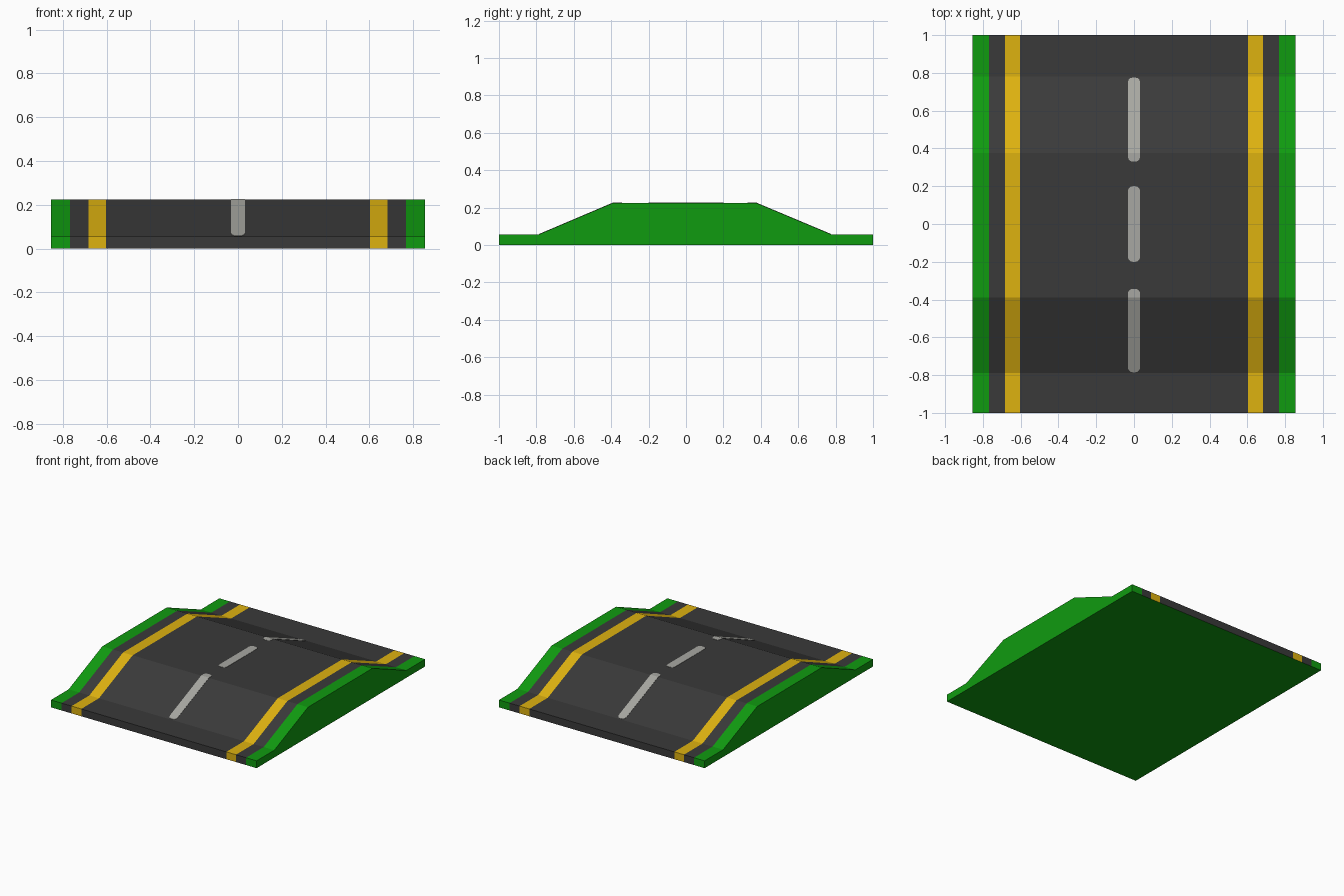
import bpy, bmesh, math

if "Cube" in bpy.data.objects:
    bpy.data.objects.remove(bpy.data.objects["Cube"])

def material(name, rgb):
    m = bpy.data.materials.new(name)
    m.diffuse_color = (*rgb, 1)
    m.use_nodes = True
    m.node_tree.nodes["Principled BSDF"].inputs["Base Color"].default_value = m.diffuse_color
    return m

asphalt = material("asphalt grey", (0.042, 0.042, 0.042))
yellow = material("line yellow", (0.73, 0.445, 0.005))
green = material("verge green", (0.005, 0.328, 0.005))
white = material("dash grey", (0.39, 0.39, 0.36))

# Side profile of the hump (y, z)
PROFILE = [(-1, .055), (-.79, .055), (-.39, .225), (.375, .225), (.78, .055), (1, .055)]

def height(y):
    for (y0, z0), (y1, z1) in zip(PROFILE, PROFILE[1:]):
        if y <= y1:
            return z0 + (z1 - z0) * (y - y0) / (y1 - y0)
    return PROFILE[-1][1]

def finish(bm, name, mats):
    bmesh.ops.recalc_face_normals(bm, faces=bm.faces)
    me = bpy.data.meshes.new(name)
    bm.to_mesh(me)
    bm.free()
    for m in mats:
        me.materials.append(m)
    ob = bpy.data.objects.new(name, me)
    bpy.context.collection.objects.link(ob)
    return ob

# Road body: closed profile loops across x, strips coloured by distance from centre
bm = bmesh.new()
xs = [-.855, -.767, -.683, -.603, .603, .683, .767, .855]
loop = PROFILE + [(y, 0) for y, z in reversed(PROFILE)]
rings = [[bm.verts.new((x, y, z)) for y, z in loop] for x in xs]
n = len(loop)
for a, b in zip(rings, rings[1:]):
    for i in range(n):
        j = (i + 1) % n
        f = bm.faces.new((a[i], a[j], b[j], b[i]))
        cx = abs(f.calc_center_median().x)
        is_bottom = all(v.co.z == 0 for v in f.verts)
        if is_bottom or cx > .767:
            f.material_index = 2
        elif .603 < cx < .683:
            f.material_index = 1
for ring in (rings[0], rings[-1]):
    for i in range(len(PROFILE) - 1):
        f = bm.faces.new((ring[i], ring[i + 1], ring[n - 2 - i], ring[n - 1 - i]))
        f.material_index = 2
finish(bm, "road_hump", [asphalt, yellow, green])

# Centre dashes: rounded plates draped over the hump
def dash(name, y0, y1, w=.032, r=.024):
    bm = bmesh.new()
    pts = []
    for cx, cy, start in ((w - r, y1 - r, 0), (r - w, y1 - r, 90),
                          (r - w, y0 + r, 180), (w - r, y0 + r, 270)):
        for k in range(4):
            a = math.radians(start + 30 * k)
            pts.append((cx + r * math.cos(a), cy + r * math.sin(a), 0))
    bm.faces.new([bm.verts.new(p) for p in pts])
    for y, z in PROFILE[1:-1]:  # fold lines
        bmesh.ops.bisect_plane(bm, geom=bm.verts[:] + bm.edges[:] + bm.faces[:],
                               plane_co=(0, y, 0), plane_no=(0, 1, 0))
    top = bmesh.ops.extrude_face_region(bm, geom=bm.faces[:])["geom"]
    raised = {v for v in top if isinstance(v, bmesh.types.BMVert)}
    for v in bm.verts:
        v.co.z = height(v.co.y) + (.002 if v in raised else -.002)
    finish(bm, name, [white])

dash("front_dash", -.785, -.343)
dash("middle_dash", -.2, .2)
dash("back_dash", .33, .775)
